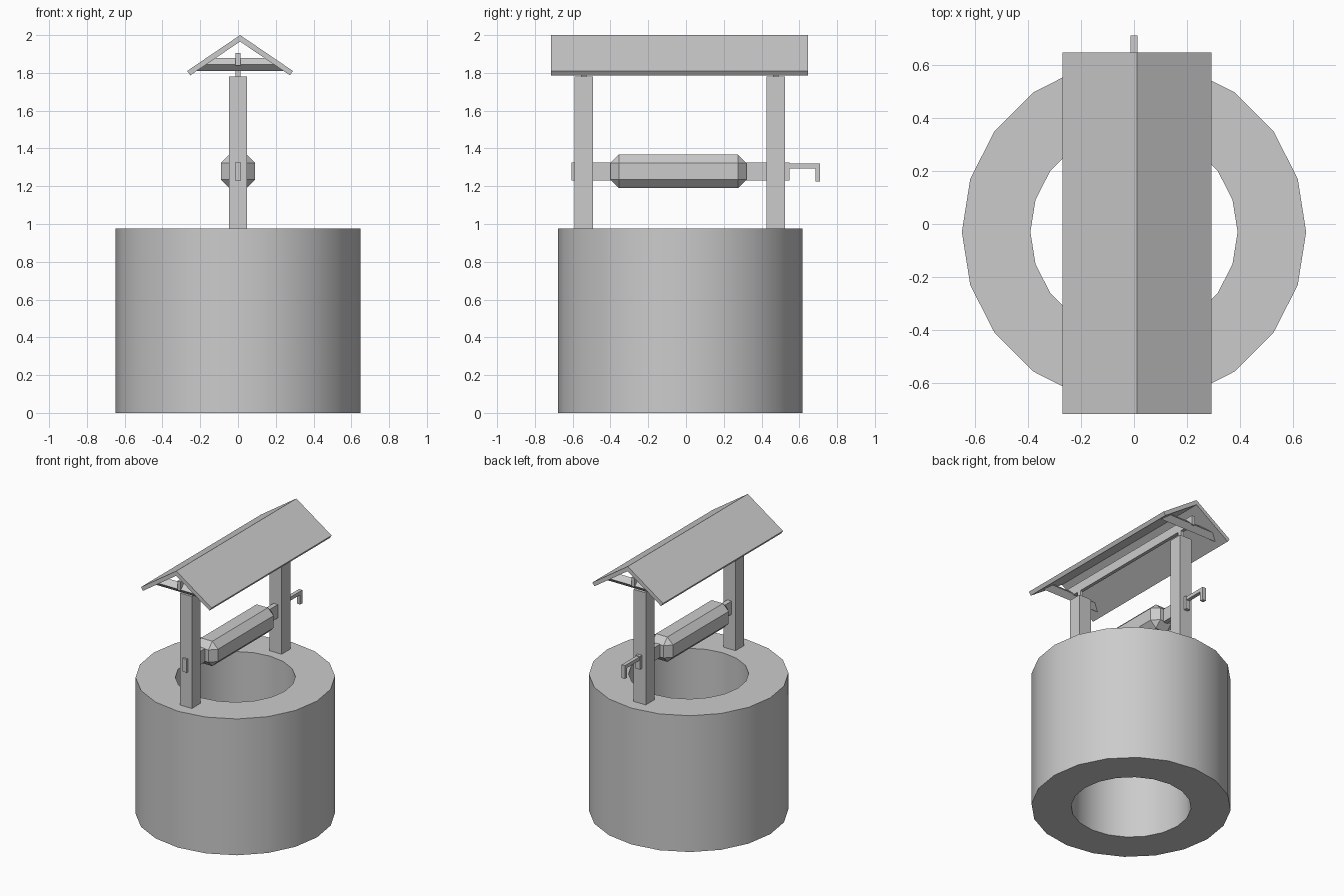
import bpy, bmesh, math

if "Cube" in bpy.data.objects:
    bpy.data.objects.remove(bpy.data.objects["Cube"])

YC = -0.03  # centre of the well ring


def make_object(name, bm):
    bmesh.ops.recalc_face_normals(bm, faces=bm.faces[:])
    me = bpy.data.meshes.new(name)
    bm.to_mesh(me)
    bm.free()
    ob = bpy.data.objects.new(name, me)
    bpy.context.collection.objects.link(ob)
    return ob


def box(name, x, y, z, bevel=0):
    """Box from (min, max) ranges, with an optional flat chamfer."""
    bm = bmesh.new()
    bmesh.ops.create_cube(bm, size=1)
    for v in bm.verts:
        v.co = [(a + b) / 2 + c * (b - a) for c, (a, b) in zip(v.co, (x, y, z))]
    if bevel:
        bmesh.ops.bevel(bm, geom=bm.edges[:], offset=bevel, segments=1,
                        profile=0.5, affect='EDGES')
    return make_object(name, bm)


def extrude_y(name, profile, y0, y1):
    """Extrude an x-z outline along y."""
    bm = bmesh.new()
    face = bm.faces.new([bm.verts.new((x, y0, z)) for x, z in profile])
    res = bmesh.ops.extrude_face_region(bm, geom=[face])
    for v in res['geom']:
        if isinstance(v, bmesh.types.BMVert):
            v.co.y = y1
    return make_object(name, bm)


# Well ring: 20-sided tube, open through the middle
bm = bmesh.new()
section = [(0.39, 0), (0.648, 0), (0.648, 0.977), (0.39, 0.977)]
N = 20
rings = []
for i in range(N):
    a = 2 * math.pi * i / N
    rings.append([bm.verts.new((r * math.cos(a), YC + r * math.sin(a), z))
                  for r, z in section])
for i in range(N):
    p, q = rings[i], rings[(i + 1) % N]
    for j in range(4):
        k = (j + 1) % 4
        bm.faces.new((p[j], q[j], q[k], p[k]))
well = make_object("well_wall", bm)
bpy.context.view_layer.objects.active = well
well.select_set(True)
bpy.ops.object.shade_smooth_by_angle(angle=math.radians(30))
well.select_set(False)

# Posts, pins on top and roof cross ties at each end
for side, yp, yt in (("front", -0.542, -0.63), ("back", 0.475, 0.56)):
    box(side + "_post", (-0.048, 0.048), (yp - 0.049, yp + 0.049), (0.97, 1.78))
    box(side + "_post_pin", (-0.012, 0.012), (yp - 0.014, yp + 0.014), (1.775, 1.85))
    # tie is a square bar standing on its edge
    bm = bmesh.new()
    pts = [(0, -0.035), (0.035, 0), (0, 0.035), (-0.035, 0)]
    ends = [[bm.verts.new((0.01 + s * (0.205 - 1.35 * dz), yt + dy, 1.845 + dz))
             for dy, dz in pts] for s in (-1, 1)]
    for e in ends:
        bm.faces.new(e)
    for i in range(4):
        j = (i + 1) % 4
        bm.faces.new((ends[0][i], ends[0][j], ends[1][j], ends[1][i]))
    make_object(side + "_roof_tie", bm)

# Long beam under the roof
box("roof_beam", (-0.012, 0.012), (-0.67, 0.6), (1.84, 1.905))

# Gabled roof
cx = 0.011
half = [(0.28, 1.81), (0.264, 1.787)]
roof = ([(cx, 2.0)] + [(cx + x, z) for x, z in half] + [(cx, 1.966)]
        + [(cx - x, z) for x, z in reversed(half)])
extrude_y("roof", roof, -0.715, 0.645)

# Winch: axle, chamfered roller and crank
box("axle", (-0.017, 0.017), (-0.605, 0.547), (1.23, 1.325))
box("roller", (-0.09, 0.09), (-0.4, 0.32), (1.19, 1.368), bevel=0.045)
crank = [(0.54, 1.32), (0.71, 1.32), (0.71, 1.225), (0.685, 1.225),
         (0.685, 1.295), (0.54, 1.295)]
bm = bmesh.new()
face = bm.faces.new([bm.verts.new((-0.013, y, z)) for y, z in crank])
res = bmesh.ops.extrude_face_region(bm, geom=[face])
for v in res['geom']:
    if isinstance(v, bmesh.types.BMVert):
        v.co.x = 0.013
make_object("crank_handle", bm)
